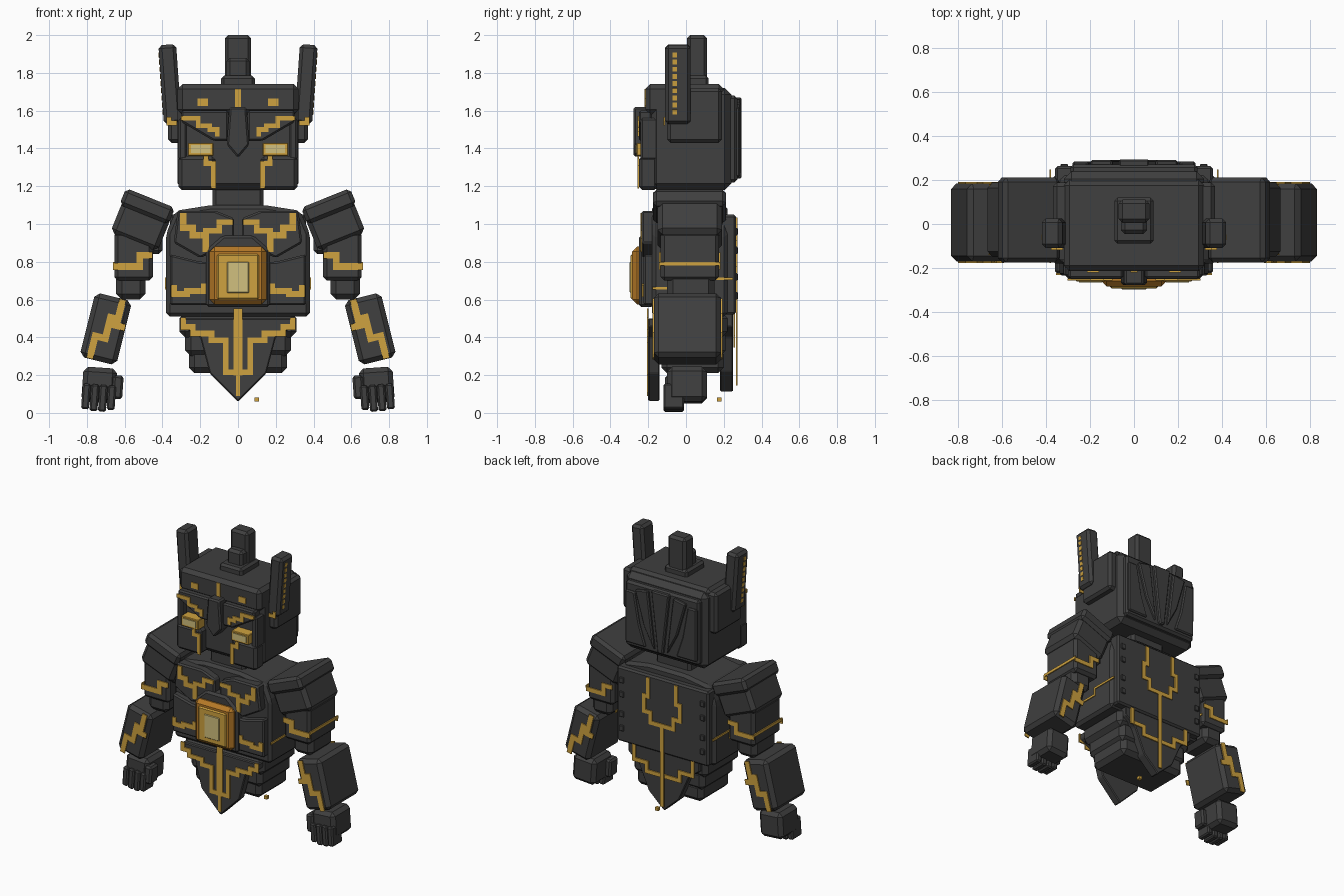
import bpy, bmesh
from math import radians
from mathutils import Matrix, Vector

cube = bpy.data.objects.get("Cube")
if cube:
    bpy.data.objects.remove(cube, do_unlink=True)


def material(name, r, g, b):
    mat = bpy.data.materials.new(name)
    mat.use_nodes = True
    mat.diffuse_color = (r, g, b, 1)
    mat.node_tree.nodes["Principled BSDF"].inputs["Base Color"].default_value = (r, g, b, 1)
    return mat


DARK = material("charcoal metal", .05, .05, .05)
GOLD = material("gold trim", .62, .36, .05)
AMBER = material("amber frame", .46, .19, .02)
PALE = material("pale glow", .64, .53, .21)

HOME = Matrix()
MIRROR = Matrix.Diagonal((-1, 1, 1, 1))
SIDEWAYS = Matrix.Rotation(radians(90), 4, "Z")   # local -y faces world +x


def tilted(x, z, degrees):
    return Matrix.Translation((x, 0, z)) @ Matrix.Rotation(radians(degrees), 4, "Y")


def finish(name, bm, mat, frame):
    bm.transform(frame)
    bmesh.ops.recalc_face_normals(bm, faces=bm.faces)
    mesh = bpy.data.meshes.new(name)
    bm.to_mesh(mesh)
    bm.free()
    mesh.materials.append(mat)
    obj = bpy.data.objects.new(name, mesh)
    bpy.context.collection.objects.link(obj)
    return obj


def add_block(bm, x, y, z):
    """Axis aligned block from three (low, high) ranges."""
    size = [r[1] - r[0] for r in (x, y, z)]
    mid = Vector([(r[0] + r[1]) / 2 for r in (x, y, z)])
    bmesh.ops.create_cube(bm, size=1, matrix=Matrix.Translation(mid) @ Matrix.Diagonal((*size, 1)))


def box(name, x, y, z, mat=DARK, bevel=.018, frame=HOME):
    bm = bmesh.new()
    add_block(bm, x, y, z)
    if bevel:
        bmesh.ops.bevel(bm, geom=bm.edges[:], offset=bevel, segments=1, affect="EDGES")
    return finish(name, bm, mat, frame)


def plate(name, outline, y, mat=DARK, bevel=.01, frame=HOME):
    """Extrude an x-z outline along y."""
    bm = bmesh.new()
    face = bm.faces.new([bm.verts.new((px, y[0], pz)) for px, pz in outline])
    new = bmesh.ops.extrude_face_region(bm, geom=[face])["geom"]
    bmesh.ops.translate(bm, vec=(0, y[1] - y[0], 0),
                        verts=[v for v in new if isinstance(v, bmesh.types.BMVert)])
    if bevel:
        bmesh.ops.bevel(bm, geom=bm.edges[:], offset=bevel, segments=1, affect="EDGES")
    return finish(name, bm, mat, frame)


def trace(name, path, y, width=.03, frame=HOME):
    """Thin stepped ribbon that follows an x-z path."""
    bm = bmesh.new()
    h = width / 2
    for (ax, az), (bx, bz) in zip(path, path[1:]):
        add_block(bm, (min(ax, bx) - h, max(ax, bx) + h), (y - .004, y + .004),
                  (min(az, bz) - h, max(az, bz) + h))
    return finish(name, bm, GOLD, frame)


def pair(builder, name, *args, frame=HOME, **kw):
    builder("left_" + name, *args, frame=frame, **kw)
    builder("right_" + name, *args, frame=MIRROR @ frame, **kw)


def both(half):
    """Complete a half outline across x = 0."""
    return half + [(-x, z) for x, z in reversed(half) if x]


# Head
box("head", (-.32, .32), (-.19, .24), (1.18, 1.72), bevel=.035)
box("brow_band", (-.32, .32), (-.215, .2), (1.58, 1.74), bevel=.025)
box("neck", (-.135, .135), (-.13, .15), (1, 1.22))
plate("nose", both([(0, 1.35), (.06, 1.42), (.045, 1.62)]), (-.278, -.18))
pair(plate, "brow", [(.05, 1.44), (.13, 1.44), (.3, 1.54), (.3, 1.6), (.05, 1.6)], (-.25, -.18))
pair(box, "cheek", (.12, .315), (-.25, -.15), (1.18, 1.36))
pair(box, "temple", (.27, .315), (-.24, -.15), (1.34, 1.56), bevel=.01)
pair(box, "eye_frame", (.13, .265), (-.262, -.18), (1.36, 1.43), GOLD, bevel=.004)
pair(box, "eye", (.145, .25), (-.267, -.25), (1.375, 1.418), PALE, bevel=0)
pair(trace, "brow_trace", [(.29, 1.56), (.21, 1.56), (.21, 1.52), (.15, 1.52), (.15, 1.5),
                           (.11, 1.5), (.11, 1.475)], -.253, width=.025)
pair(trace, "cheek_trace", [(.17, 1.37), (.17, 1.32), (.13, 1.32), (.13, 1.2)], -.253, width=.026)
pair(trace, "brow_stud", [(.18, 1.645), (.195, 1.645)], -.217, width=.04)
trace("brow_mark", [(0, 1.61), (0, 1.7)], -.217, width=.03)

# Ears and horns
pair(box, "ear", (.29, .37), (-.1, .19), (1.43, 1.72))
HORN = tilted(.36, 1.74, 4)
pair(box, "horn", (-.047, .047), (-.11, .025), (-.21, .21), frame=HORN)
for i in range(9):
    z = -.145 + i * .038
    pair(box, "horn_light", (.044, .05), (-.072, -.048), (z - .013, z + .013), GOLD,
         bevel=0, frame=HORN)
pair(trace, "ear_trace", [(.335, 1.535), (.365, 1.535), (.365, 1.555)], -.114, width=.025)
box("crest_base", (-.09, .09), (-.09, .12), (1.72, 1.785), bevel=.015)
box("crest_step", (-.06, .06), (-.045, .06), (1.76, 1.88))
box("crest", (-.07, .07), (.005, .112), (1.76, 2))

# Back of the head
box("back_hair", (-.29, .29), (.2, .272), (1.22, 1.68), bevel=.015)
plate("hair_centre", both([(.02, 1.24), (.07, 1.67)]), (.25, .295), bevel=.008)
pair(plate, "hair_lock", [(.05, 1.25), (.1, 1.66), (.2, 1.64), (.13, 1.4)], (.25, .292), bevel=.008)
pair(plate, "hair_side", [(.12, 1.25), (.28, 1.25), (.28, 1.62), (.21, 1.62), (.17, 1.4)],
     (.25, .285), bevel=.008)

# Torso
plate("torso", both([(.38, .51), (.38, .95), (.33, 1.07), (.14, 1.1)]), (-.18, .22), bevel=.02)
pair(plate, "chest_plate", [(.02, .9), (.02, 1.03), (.12, 1.07), (.32, 1.07), (.34, .9), (.2, .82)],
     (-.235, -.15))
pair(plate, "rib_plate", [(.14, .57), (.36, .57), (.36, .84), (.2, .8), (.14, .8)], (-.225, -.15))
box("back_plate", (-.36, .36), (.18, .265), (.52, 1.05), bevel=.012)
for z in (.62, .72, .86, .96):
    pair(box, "back_bolt", (.3, .335), (.25, .274), (z - .02, z + .02), bevel=.004)
pair(trace, "chest_trace", [(.29, 1.04), (.29, .98), (.24, .98), (.24, .94), (.17, .94), (.17, .87)],
     -.238, width=.034)
pair(trace, "collar_trace", [(.04, 1.01), (.1, 1.01), (.1, .965), (.17, .965)], -.238, width=.028)
pair(trace, "rib_trace", [(.34, .66), (.34, .63), (.27, .63), (.27, .645), (.18, .645), (.18, .67)],
     -.228, width=.032)
pair(trace, "flank_trace", [(-.17, .66), (.05, .66), (.05, .71), (.24, .71)], -.382,
     width=.015, frame=SIDEWAYS)

# Chest core
plate("core_hood", both([(.17, .56), (.17, .86), (.08, .94)]), (-.25, -.17), bevel=.015)
box("core_frame", (-.15, .15), (-.285, -.2), (.575, .88), AMBER, bevel=.025)
box("core_panel", (-.11, .11), (-.293, -.25), (.6, .84), GOLD, bevel=.008)
box("core_glow", (-.058, .058), (-.298, -.28), (.635, .8), PALE, bevel=.004)

# Waist and pointed tassets
box("waist", (-.31, .31), (-.17, .22), (.4, .53), bevel=.03)
box("hips", (-.28, .28), (-.15, .21), (.3, .44), bevel=.03)
box("pelvis", (-.26, .26), (-.13, .2), (.21, .34), bevel=.03)
plate("front_tasset", both([(0, .06), (.15, .21), (.2, .4), (.3, .46), (.3, .5)]), (-.2, -.14), bevel=.006)
plate("rear_tasset", both([(0, .11), (.12, .22), (.2, .4), (.28, .46), (.28, .56)]), (.18, .25), bevel=.006)
trace("belly_trace", [(0, .53), (0, .22)], -.203, width=.045)
trace("tip_trace", [(0, .24), (0, .1)], -.203, width=.022)
pair(trace, "tasset_trace", [(.29, .49), (.29, .455), (.24, .455), (.24, .42), (.14, .42),
                             (.14, .385), (.065, .385), (.065, .215), (.02, .215)], -.203)
trace("spine_trace", [(0, .16), (0, .72)], .268, width=.028)
pair(trace, "back_trace", [(0, .72), (.09, .72), (.09, .79), (.14, .79), (.14, .9), (.11, .9),
                           (.11, 1.02)], .268, width=.028)
pair(trace, "rear_tasset_trace", [(.23, .52), (.23, .42), (.13, .42), (.13, .36), (0, .36)],
     .256, width=.028)
box("loose_stud", (.088, .112), (.165, .189), (.06, .082), GOLD, bevel=0)

# Shoulders and upper arms
SHOULDER = tilted(.505, 1.02, -22)
pair(box, "shoulder", (-.135, .135), (-.15, .19), (-.125, .1), bevel=.025, frame=SHOULDER)
pair(box, "shoulder_cap", (-.135, .145), (-.175, .212), (.03, .125), bevel=.02, frame=SHOULDER)
pair(box, "upper_arm", (.45, .655), (-.135, .175), (.7, .96), bevel=.02)
pair(box, "arm_inset", (.4, .62), (-.11, .15), (.84, .96), bevel=.02)
pair(box, "elbow", (.49, .645), (-.1, .15), (.6, .76), bevel=.03)
ARM_PATH = [(.645, .775), (.52, .775), (.52, .835), (.47, .835)]
pair(trace, "arm_trace", ARM_PATH, -.138, width=.036)
pair(trace, "arm_back_trace", ARM_PATH, .178, width=.03)
pair(trace, "arm_side_trace", [(-.13, .79), (.17, .79)], -.658, width=.02, frame=SIDEWAYS)

# Forearms
FOREARM = tilted(.70, .445, -14)
pair(box, "forearm", (-.1, .1), (-.17, .185), (-.175, .175), bevel=.025, frame=FOREARM)
ZIGZAG = [(-.05, .155), (-.05, .065), (-.01, .065), (-.01, -.05), (.045, -.05), (.045, -.155)]
for side, y in (("front", -.173), ("back", .188)):
    pair(trace, "forearm_" + side, ZIGZAG, y, width=.036, frame=FOREARM)
    pair(trace, "forearm_branch_" + side, [(-.01, .03), (-.08, .03)], y, width=.036, frame=FOREARM)

# Hands
HAND = tilted(.735, .13, -4)
pair(box, "palm", (-.09, .09), (-.1, .11), (-.075, .11), bevel=.025, frame=HAND)
pair(box, "thumb", (-.125, -.07), (-.11, -.02), (-.05, .075), bevel=.012, frame=HAND)
for i in range(4):
    x = -.068 + i * .045
    drop = (-.11, -.122, -.122, -.115)[i]
    pair(box, "finger", (x - .021, x + .021), (-.12, -.01), (drop, .02), bevel=.009, frame=HAND)
